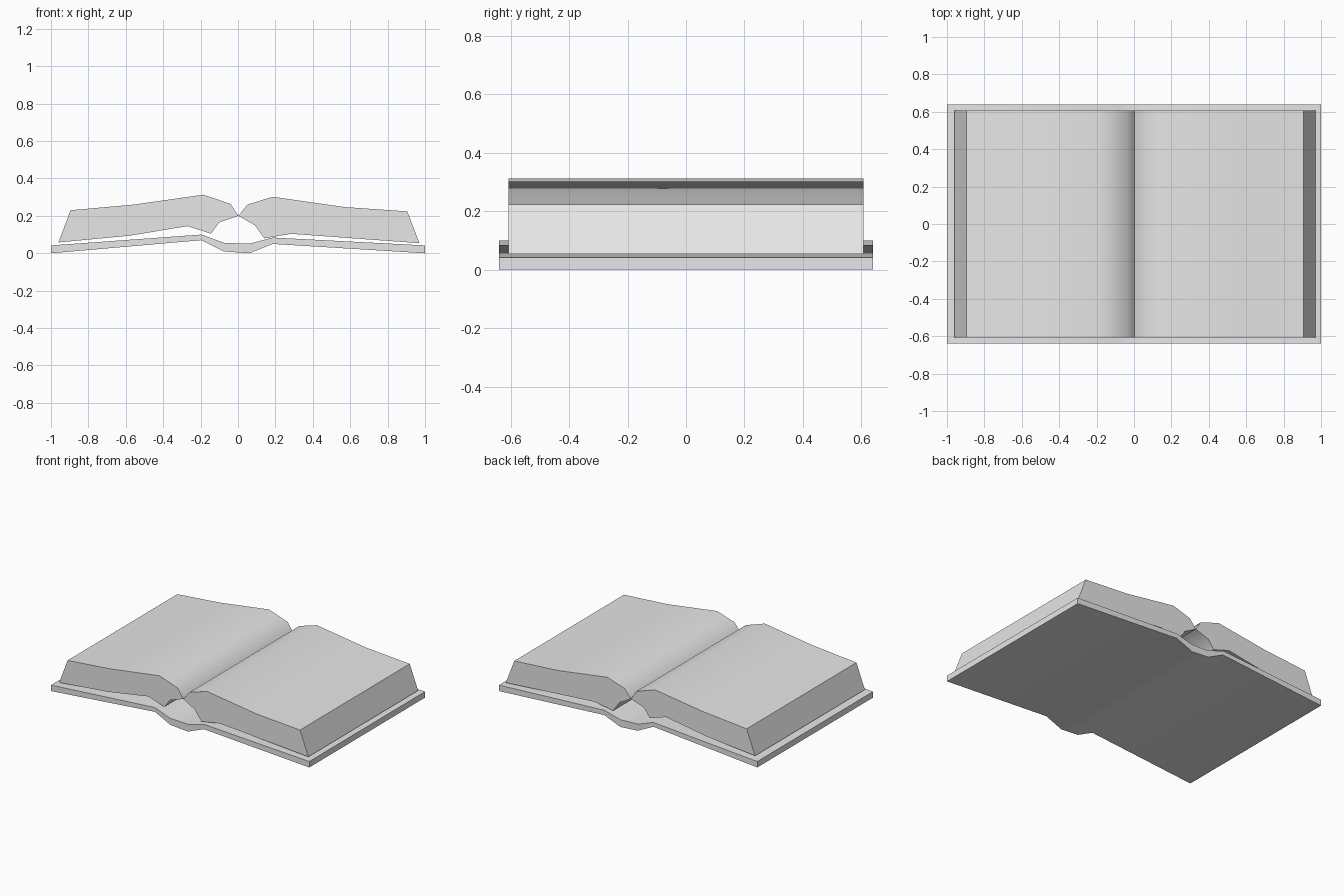
import bpy
import bmesh
import math

cube = bpy.data.objects.get("Cube")
if cube:
    bpy.data.objects.remove(cube, do_unlink=True)

# Single plain grey
grey = bpy.data.materials.new("plain grey")
grey.use_nodes = True
color = (0.8, 0.8, 0.8, 1)
grey.diffuse_color = color
grey.node_tree.nodes["Principled BSDF"].inputs["Base Color"].default_value = color


def extrude_profile(name, top, bottom, half_depth):
    """Sweep a strip between two left-to-right x/z lines along y."""
    bm = bmesh.new()
    outline = top + bottom[::-1]
    front = [bm.verts.new((x, -half_depth, z)) for x, z in outline]
    back = [bm.verts.new((x, half_depth, z)) for x, z in outline]
    n = len(outline)
    for i in range(n):
        j = (i + 1) % n
        bm.faces.new((front[i], front[j], back[j], back[i]))
    bm.faces.new(front)
    bm.faces.new(back[::-1])
    bmesh.ops.recalc_face_normals(bm, faces=bm.faces)
    mesh = bpy.data.meshes.new(name)
    bm.to_mesh(mesh)
    bm.free()
    mesh.materials.append(grey)
    obj = bpy.data.objects.new(name, mesh)
    bpy.context.collection.objects.link(obj)
    bpy.ops.object.select_all(action="DESELECT")
    obj.select_set(True)
    bpy.context.view_layer.objects.active = obj
    bpy.ops.object.shade_smooth_by_angle(angle=math.radians(45))
    return obj


# Bent cover with a sunken spine
extrude_profile(
    "cover",
    [(-1, 0.042), (-0.195, 0.1), (-0.075, 0.056), (0.06, 0.051), (0.185, 0.084), (1, 0.042)],
    [(-1, 0), (-0.195, 0.07), (-0.075, 0.01), (0.06, 0), (0.185, 0.05), (1, 0)],
    0.64)

# Two page blocks meeting at the gutter
extrude_profile(
    "right_pages",
    [(-0.96, 0.058), (-0.895, 0.23), (-0.56, 0.26), (-0.185, 0.313), (-0.04, 0.264), (0.002, 0.2)],
    [(-0.58, 0.094), (-0.27, 0.145), (-0.145, 0.105), (-0.1, 0.165)],
    0.607)
extrude_profile(
    "left_pages",
    [(0.002, 0.2), (0.05, 0.26), (0.185, 0.302), (0.57, 0.247), (0.905, 0.224), (0.97, 0.054)],
    [(0.09, 0.15), (0.14, 0.08), (0.285, 0.104)],
    0.607)
